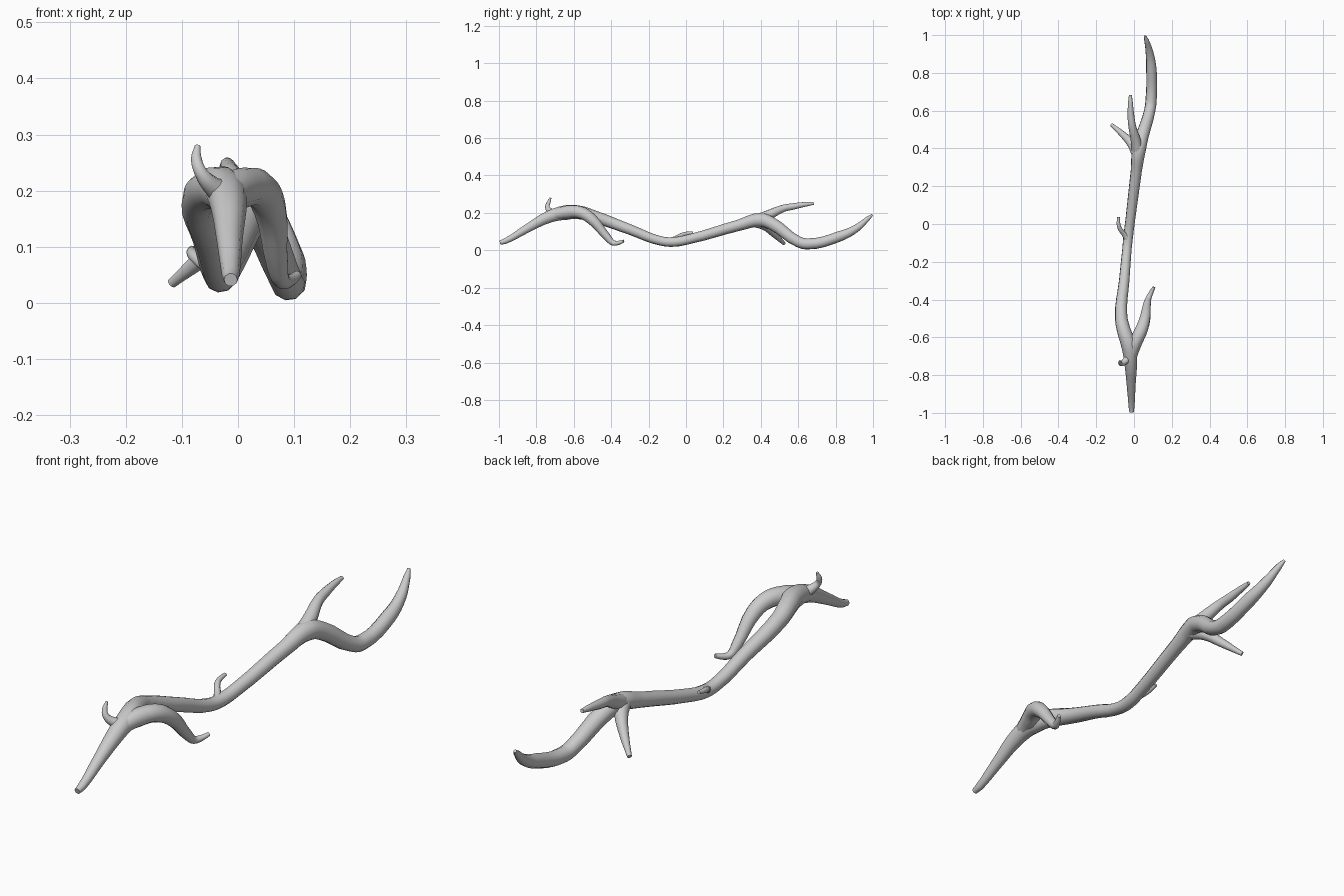
import bpy
from math import radians


def limb(name, points, resolution=4):
    """Tapered round limb through (x, y, z, radius) points."""
    curve = bpy.data.curves.new(name, 'CURVE')
    curve.dimensions = '3D'
    curve.bevel_depth = 1.0
    curve.bevel_resolution = 3
    curve.resolution_u = resolution
    curve.use_fill_caps = True
    spline = curve.splines.new('BEZIER')
    spline.bezier_points.add(len(points) - 1)
    for bp, (x, y, z, r) in zip(spline.bezier_points, points):
        bp.co = (x, y, z)
        bp.radius = r
        bp.handle_left_type = bp.handle_right_type = 'AUTO'
    obj = bpy.data.objects.new(name, curve)
    bpy.context.collection.objects.link(obj)
    bpy.ops.object.select_all(action='DESELECT')
    obj.select_set(True)
    bpy.context.view_layer.objects.active = obj
    bpy.ops.object.convert(target='MESH')
    bpy.ops.object.shade_smooth_by_angle(angle=radians(60))
    return bpy.context.object


# Main stem, front tip to rear tip
limb("main_stem", [
    (-0.013, -0.995, 0.041, .012), (-0.013, -0.965, 0.050, .016),
    (-0.015, -0.86, 0.110, .023), (-0.018, -0.73, 0.180, .034),
    (-0.028, -0.64, 0.202, .041), (-0.052, -0.57, 0.202, .037),
    (-0.068, -0.49, 0.180, .033), (-0.052, -0.30, 0.111, .028),
    (-0.037, -0.13, 0.049, .025), (-0.030, -0.06, 0.045, .026),
    (-0.020, 0.02, 0.060, .026), (0.012, 0.28, 0.133, .030),
    (0.027, 0.40, 0.162, .038), (0.042, 0.46, 0.142, .035),
    (0.083, 0.60, 0.046, .030), (0.090, 0.65, 0.034, .030),
    (0.092, 0.82, 0.074, .028), (0.082, 0.91, 0.117, .021),
    (0.067, 0.97, 0.167, .013), (0.058, 0.995, 0.189, .006)])

# Front fork, bending down to a small foot
limb("front_fork", [
    (-0.014, -0.70, 0.192, .030), (0.004, -0.635, 0.204, .036),
    (0.035, -0.57, 0.204, .034), (0.056, -0.51, 0.171, .030),
    (0.070, -0.42, 0.069, .020), (0.078, -0.39, 0.040, .015),
    (0.090, -0.365, 0.039, .012), (0.106, -0.334, 0.049, .008)])

# Upright spur near the front
limb("front_spur", [
    (-0.022, -0.70, 0.192, .028), (-0.045, -0.725, 0.207, .018),
    (-0.066, -0.741, 0.232, .012), (-0.074, -0.734, 0.256, .010),
    (-0.072, -0.724, 0.280, .005)])

# Small twig in the middle
limb("middle_twig", [
    (-0.030, -0.085, 0.048, .020), (-0.052, -0.055, 0.063, .013),
    (-0.077, -0.020, 0.083, .011), (-0.082, 0.000, 0.089, .010),
    (-0.082, 0.037, 0.095, .007)])

# Rear upper branch
limb("rear_upper_branch", [
    (0.022, 0.37, 0.158, .032), (0.010, 0.44, 0.188, .027),
    (-0.010, 0.52, 0.224, .020), (-0.016, 0.57, 0.234, .018),
    (-0.019, 0.64, 0.246, .013), (-0.019, 0.683, 0.251, .008)])

# Rear lower side branch
limb("rear_side_branch", [
    (0.020, 0.37, 0.155, .032), (-0.012, 0.425, 0.130, .025),
    (-0.055, 0.47, 0.088, .018), (-0.118, 0.525, 0.035, .009)])
